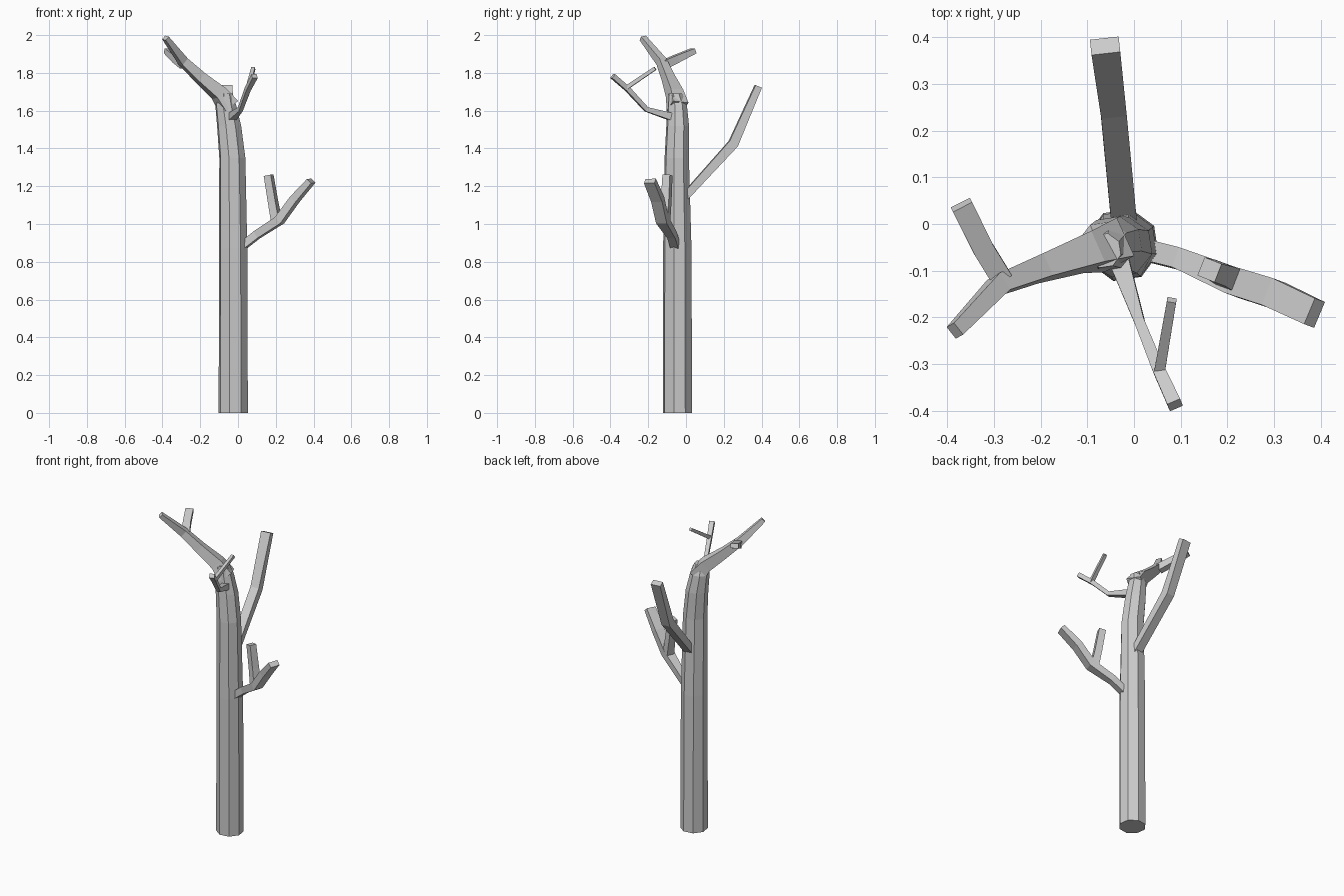
import bpy, bmesh, math
from mathutils import Vector

if "Cube" in bpy.data.objects:
    bpy.data.objects.remove(bpy.data.objects["Cube"])


def tube(name, stops, sides, roll=0.0, upright=False):
    """Low-poly limb. Each stop is x, y, z, width, thickness."""
    pts = [Vector(s[:3]) for s in stops]
    bm = bmesh.new()
    rings = []
    for i, s in enumerate(stops):
        if upright:
            side, up = Vector((1, 0, 0)), Vector((0, 1, 0))
        else:
            a = (pts[i] - pts[max(i - 1, 0)]).normalized()
            b = (pts[min(i + 1, len(pts) - 1)] - pts[i]).normalized()
            t = (a + b).normalized()
            chord = pts[-1] - pts[0]
            side = Vector((-chord.y, chord.x, 0)).normalized()
            side = (side - t * side.dot(t)).normalized()
            up = t.cross(side)
        k = 1 / math.cos(math.pi / sides)
        ring = []
        for j in range(sides):
            ang = 2 * math.pi * (j + 0.5) / sides
            u, v = math.cos(ang) * k * s[3] / 2, math.sin(ang) * k * s[4] / 2
            c, d = math.cos(roll), math.sin(roll)
            u, v = u * c - v * d, u * d + v * c
            ring.append(bm.verts.new(pts[i] + side * u + up * v))
        rings.append(ring)
    for r0, r1 in zip(rings, rings[1:]):
        for j in range(sides):
            n = (j + 1) % sides
            bm.faces.new((r0[j], r0[n], r1[n], r1[j]))
    bm.faces.new(rings[0])
    bm.faces.new(rings[-1])
    bmesh.ops.recalc_face_normals(bm, faces=bm.faces)
    mesh = bpy.data.meshes.new(name)
    bm.to_mesh(mesh)
    bm.free()
    obj = bpy.data.objects.new(name, mesh)
    bpy.context.collection.objects.link(obj)


# Trunk, leaning slightly left near the top
tube("trunk", [(-.025, -.045, 0, .147, .147), (-.026, -.046, .87, .143, .143),
               (-.03, -.049, 1.35, .132, .122), (-.047, -.044, 1.52, .122, .114),
               (-.065, -.047, 1.63, .105, .098), (-.065, -.057, 1.69, .07, .07)],
     8, roll=.15, upright=True)

# Upper left limb and its fork
tube("left_branch", [(-.05, -.045, 1.62, .09, .09), (-.1, -.06, 1.69, .072, .072),
                     (-.2, -.095, 1.775, .052, .056), (-.29, -.13, 1.86, .042, .046),
                     (-.384, -.229, 1.985, .032, .026)], 4)
tube("left_fork", [(-.285, -.115, 1.845, .045, .045), (-.325, -.05, 1.875, .045, .04),
                   (-.37, .041, 1.917, .046, .028)], 4)

# Back limb
tube("back_branch", [(-.02, -.01, 1.14, .055, .04), (-.045, .25, 1.425, .055, .052),
                     (-.062, .382, 1.728, .062, .036)], 4)

# Lower right limb and its upright twig
tube("right_branch", [(.02, -.055, .88, .045, .04), (.1, -.075, .943, .045, .042),
                      (.22, -.125, 1.02, .06, .045), (.3, -.15, 1.13, .062, .042),
                      (.387, -.191, 1.228, .06, .032)], 4)
tube("right_twig", [(.205, -.115, 1.01, .05, .045), (.185, -.105, 1.12, .045, .042),
                    (.162, -.098, 1.258, .042, .04)], 4)

# Upper front limb and its twig
tube("front_branch", [(-.035, -.07, 1.565, .045, .04), (.012, -.21, 1.607, .022, .025),
                      (.052, -.31, 1.715, .026, .026), (.088, -.388, 1.783, .03, .026)], 4)
tube("front_twig", [(.055, -.315, 1.722, .023, .022), (.081, -.163, 1.824, .02, .018)], 4)
